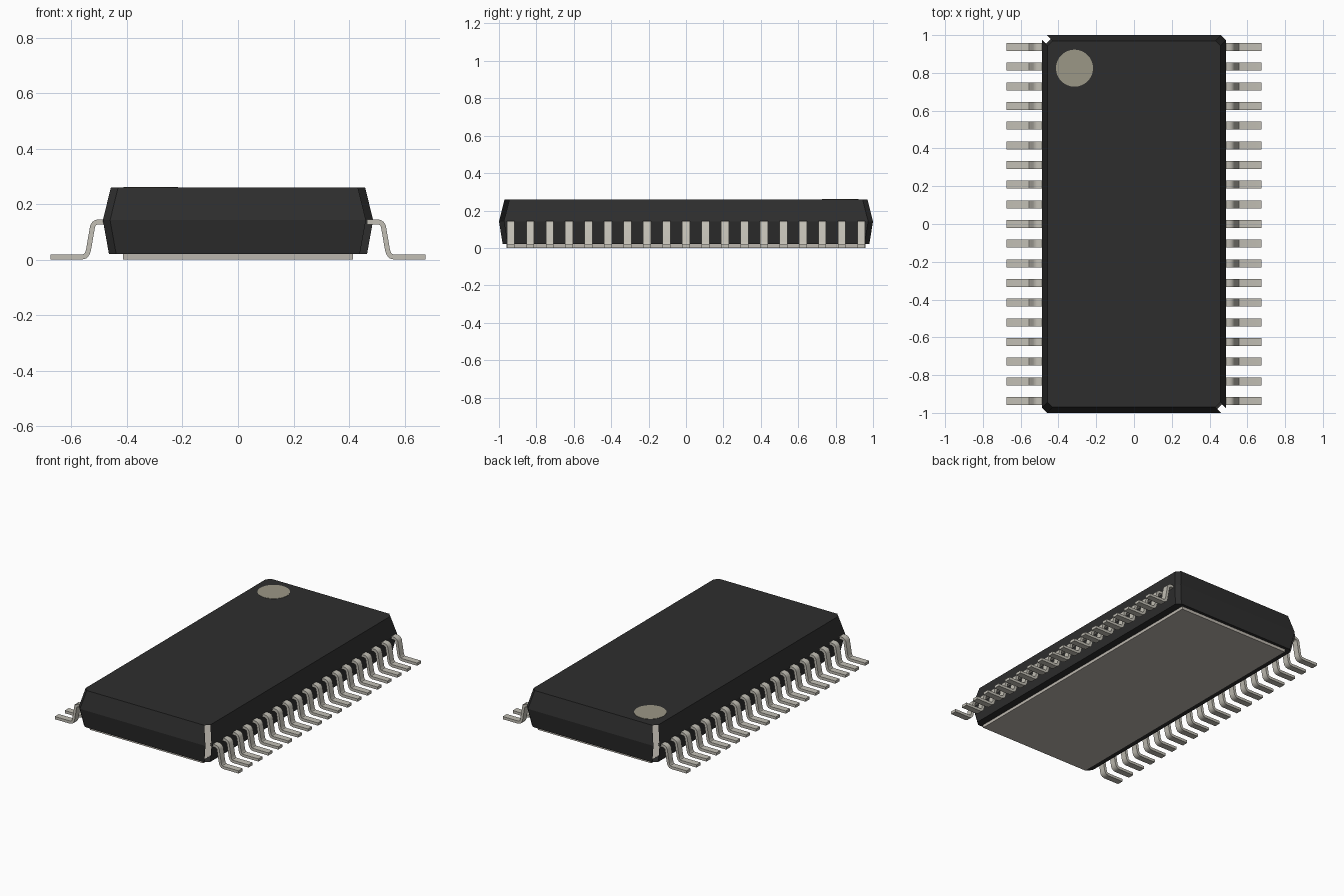
import bpy, bmesh, math
from mathutils import Vector

cube = bpy.data.objects.get("Cube")
if cube:
    bpy.data.objects.remove(cube, do_unlink=True)


def material(name, rgb):
    m = bpy.data.materials.new(name)
    m.use_nodes = True
    m.diffuse_color = (*rgb, 1)
    m.node_tree.nodes["Principled BSDF"].inputs["Base Color"].default_value = (*rgb, 1)
    return m


black = material("black plastic", (0.027, 0.027, 0.027))
metal = material("lead metal", (0.54, 0.52, 0.46))
pad_metal = material("pad metal", (0.50, 0.47, 0.42))
mark = material("marker beige", (0.33, 0.31, 0.24))


def finish(bm, name, mat, smooth=False):
    mesh = bpy.data.meshes.new(name)
    bm.to_mesh(mesh)
    bm.free()
    mesh.materials.append(mat)
    ob = bpy.data.objects.new(name, mesh)
    bpy.context.collection.objects.link(ob)
    if smooth:
        bpy.ops.object.select_all(action='DESELECT')
        ob.select_set(True)
        bpy.context.view_layer.objects.active = ob
        bpy.ops.object.shade_smooth_by_angle(angle=math.radians(35))
    return ob


def octagon(hx, hy, c):
    """Rectangle with cut corners, counter-clockwise from the front +x corner."""
    half = [(hx - c, -hy), (hx, -hy + c), (hx, hy - c), (hx - c, hy)]
    return half + [(-x, -y) for x, y in half]


# Body: lofted shell, open under the pad and at two opposite cut corners
bm = bmesh.new()
levels = [(0.41, 0.955, 0.02), (0.465, 0.98, 0.02), (0.487, 1.0, 0.142), (0.458, 0.97, 0.26)]
rings = [[bm.verts.new((x, y, z)) for x, y in octagon(hx, hy, 0.026)] for hx, hy, z in levels]
for k, (lo, hi) in enumerate(zip(rings, rings[1:])):
    for i in range(8):
        if k == 0 or i not in (0, 4):
            j = (i + 1) % 8
            bm.faces.new((lo[i], lo[j], hi[j], hi[i]))
bm.faces.new(rings[-1])
finish(bm, "body", black)

# Thermal pad on the underside
bm = bmesh.new()
bmesh.ops.create_cube(bm, size=1)
for v in bm.verts:
    v.co = (v.co.x * 0.83, v.co.y * 1.92, (v.co.z + 0.5) * 0.021)
finish(bm, "bottom_pad", pad_metal)

# Round first-lead marker on the top
bm = bmesh.new()
bmesh.ops.create_cone(bm, cap_ends=True, segments=48, radius1=0.098, radius2=0.098, depth=0.004)
bmesh.ops.translate(bm, verts=bm.verts, vec=(-0.315, 0.825, 0.26))
finish(bm, "marker_dot", mark)

# Gull-wing leads: centre line in x and z, thickened into a strip
path = [Vector(p) for p in [
    (0.465, 0.136), (0.502, 0.136), (0.511, 0.134), (0.519, 0.129), (0.524, 0.120),
    (0.539, 0.033), (0.543, 0.021), (0.551, 0.012), (0.563, 0.009), (0.675, 0.009)]]
upper, lower = [], []
for i, p in enumerate(path):
    d = (path[min(i + 1, len(path) - 1)] - path[max(i - 1, 0)]).normalized()
    n = Vector((-d.y, d.x)) * 0.009
    upper.append(p + n)
    lower.append(p - n)


def lead(bm, side, y, width=0.042):
    sections = []
    for a, b in zip(upper, lower):
        sections.append([bm.verts.new((side * q.x, y + s * width / 2, q.y))
                         for q, s in ((a, -1), (a, 1), (b, 1), (b, -1))])
    for s, t in zip(sections, sections[1:]):
        for i in range(4):
            j = (i + 1) % 4
            bm.faces.new((s[i], s[j], t[j], t[i]))
    bm.faces.new(sections[0])
    bm.faces.new(sections[-1])


for side, name in ((1, "left_leads"), (-1, "right_leads")):
    bm = bmesh.new()
    for i in range(19):
        lead(bm, side, (i - 9) * 0.1041)
    bmesh.ops.recalc_face_normals(bm, faces=bm.faces)
    finish(bm, name, metal, smooth=True)
